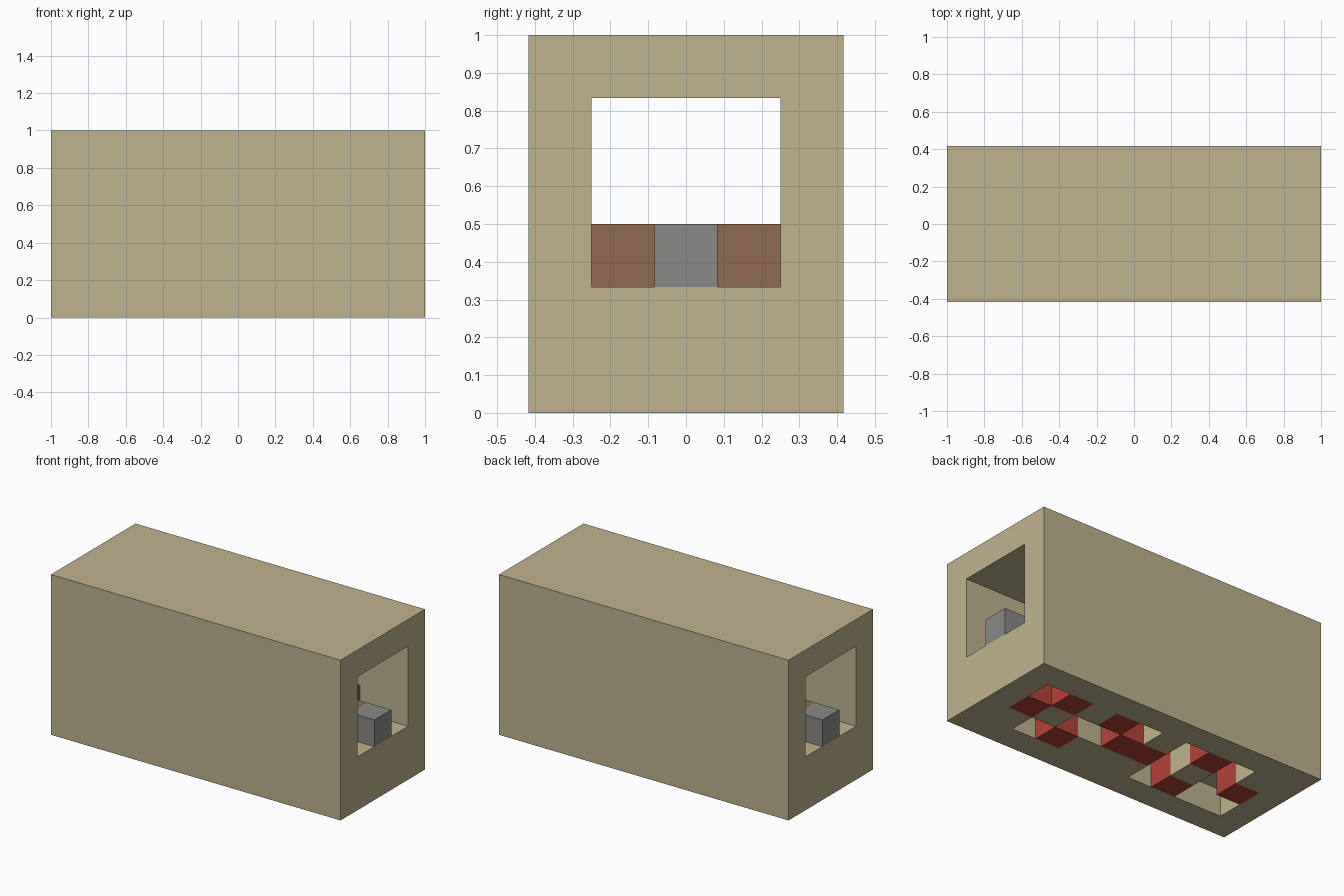
import bpy, bmesh
from mathutils import Vector

cube = bpy.data.objects.get("Cube")
if cube:
    bpy.data.objects.remove(cube, do_unlink=True)

U = 1 / 6                 # one block
NX, NY = 12, 5            # footprint in blocks
HX, HY = NX * U / 2, NY * U / 2

# Underside plan, from the +x end and the +y side: o = pocket, r = red, . = sand
PLAN = ["............",
        ".or.ro.oro..",
        ".r.oorro.or.",
        "..or...oroo.",
        "............"]


def material(name, rgb):
    m = bpy.data.materials.new(name)
    m.use_nodes = True
    m.diffuse_color = (*rgb, 1)
    m.node_tree.nodes["Principled BSDF"].inputs["Base Color"].default_value = (*rgb, 1)
    return m


SAND = material("sand", (0.52, 0.45, 0.27))
BROWN = material("brown", (0.28, 0.145, 0.08))
GREY = material("grey", (0.25, 0.25, 0.245))
RED = material("red", (0.45, 0.055, 0.037))


def add_object(name, bm, *mats):
    me = bpy.data.meshes.new(name)
    bm.to_mesh(me)
    bm.free()
    for m in mats:
        me.materials.append(m)
    ob = bpy.data.objects.new(name, me)
    bpy.context.collection.objects.link(ob)
    return ob


def box(name, lo, hi, mat):
    """Box between two corners given in blocks, x and y from the centre."""
    lo, hi = Vector(lo) * U, Vector(hi) * U
    bm = bmesh.new()
    bmesh.ops.create_cube(bm, size=1)
    bmesh.ops.scale(bm, vec=hi - lo, verts=bm.verts)
    bmesh.ops.translate(bm, vec=(lo + hi) / 2, verts=bm.verts)
    return add_object(name, bm, mat)


# Tunnel shell
box("tunnel_floor", (-6, -2.5, 1), (6, 2.5, 2), SAND)
box("tunnel_roof", (-6, -2.5, 5), (6, 2.5, 6), SAND)
box("front_wall", (-6, -2.5, 2), (6, -1.5, 5), SAND)
box("back_wall", (-6, 1.5, 2), (6, 2.5, 5), SAND)

# Base layer with pockets and red blocks, thickened upward
bm = bmesh.new()
bmesh.ops.create_grid(bm, x_segments=NX, y_segments=NY, size=1)
bmesh.ops.scale(bm, vec=(HX, HY, 1), verts=bm.verts)
pockets = []
for f in bm.faces:
    c = f.calc_center_median()
    cell = PLAN[int((HY - c.y) / U)][int((HX - c.x) / U)]
    f.material_index = int(cell == "r")
    if cell == "o":
        pockets.append(f)
bmesh.ops.delete(bm, geom=pockets, context="FACES")
base = add_object("base_layer", bm, SAND, RED)
solid = base.modifiers.new("thickness", "SOLIDIFY")
solid.thickness = U
solid.offset = 1

# Stepping blocks on the tunnel floor above the red ones
for j, row in enumerate(PLAN):
    for i, cell in enumerate(row):
        if cell == "r":
            x, y = 6 - i, 2.5 - j
            box("stepping_block", (x - 1, y - 1, 2), (x, y, 3), BROWN)

# Grey block at each tunnel mouth
for name, x in (("left_end_block", 5), ("right_end_block", -6)):
    box(name, (x, -0.5, 2), (x + 1, 0.5, 3), GREY)
